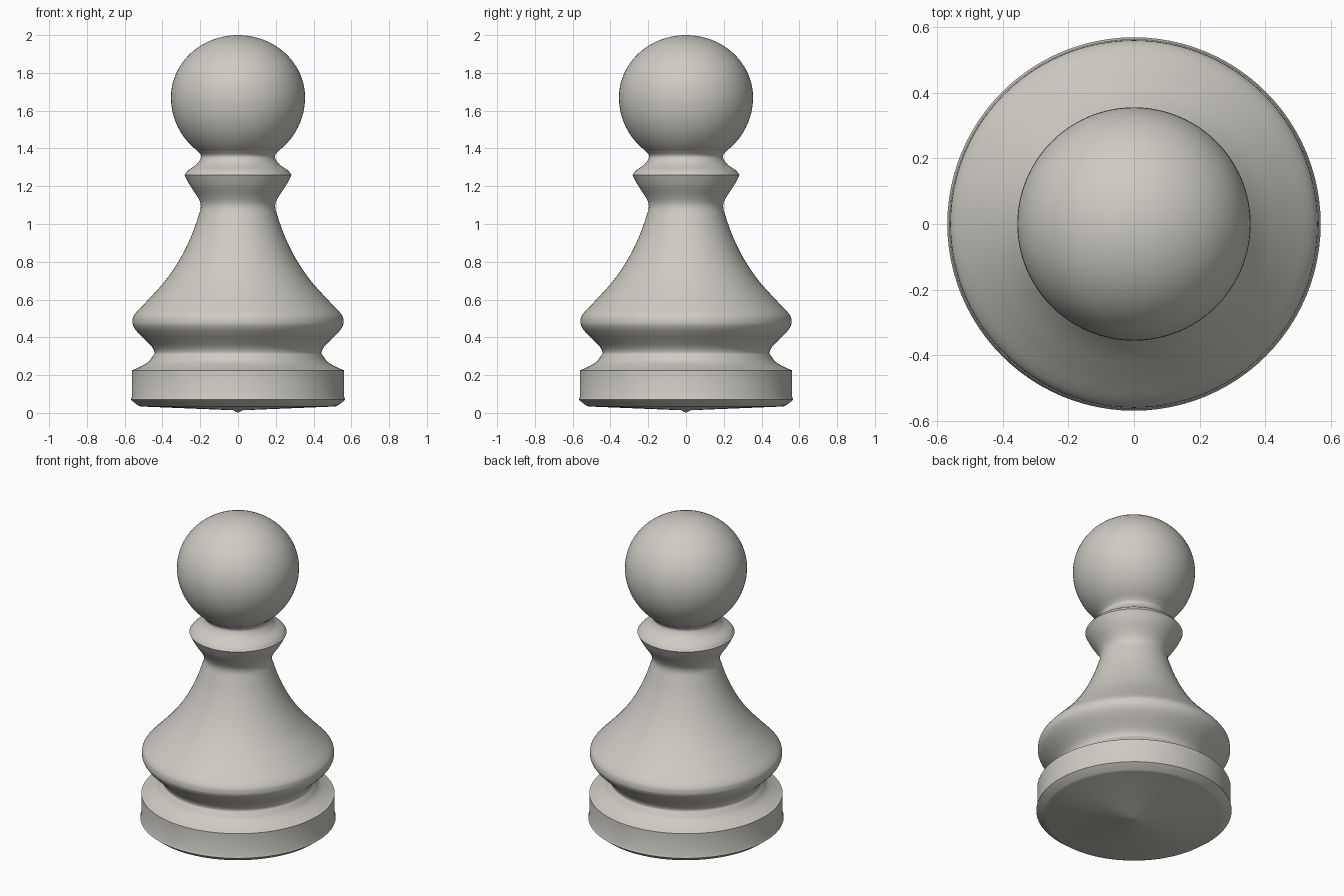
import bpy, math
from mathutils import Vector

if "Cube" in bpy.data.objects:
    bpy.data.objects.remove(bpy.data.objects["Cube"])

SEGMENTS = 96

ivory = bpy.data.materials.new("warm_grey")
ivory.diffuse_color = (0.62, 0.60, 0.55, 1)
ivory.use_nodes = True
ivory.node_tree.nodes["Principled BSDF"].inputs["Base Color"].default_value = ivory.diffuse_color


def smooth_curve(pts, steps=5):
    """Catmull-Rom curve through (radius, height) points."""
    p = [Vector(q) for q in pts]
    p = [2 * p[0] - p[1]] + p + [2 * p[-1] - p[-2]]
    out = []
    for a, b, c, d in zip(p, p[1:], p[2:], p[3:]):
        for i in range(steps):
            t = i / steps
            out.append(0.5 * (2 * b + (c - a) * t + (2 * a - 5 * b + 4 * c - d) * t * t
                              + (3 * b - a - 3 * c + d) * t ** 3))
    return out + [p[-2]]


def lathe(name, sections):
    """Spin the joined profile sections round the z axis."""
    prof = []
    for s in sections:
        for q in s:
            if not prof or (Vector(q) - prof[-1]).length > 1e-4:
                prof.append(Vector(q))
    verts, rings, faces = [], [], []
    for r, z in prof:
        n = 1 if r < 1e-4 else SEGMENTS
        rings.append([len(verts) + i % n for i in range(SEGMENTS)])
        verts += [(r * math.cos(math.tau * i / SEGMENTS),
                   r * math.sin(math.tau * i / SEGMENTS), z) for i in range(n)]
    for lo, hi in zip(rings, rings[1:]):
        for i in range(SEGMENTS):
            j = (i + 1) % SEGMENTS
            faces.append(tuple(dict.fromkeys((lo[i], lo[j], hi[j], hi[i]))))
    mesh = bpy.data.meshes.new(name)
    mesh.from_pydata(verts, [], faces)
    mesh.materials.append(ivory)
    obj = bpy.data.objects.new(name, mesh)
    bpy.context.collection.objects.link(obj)
    bpy.ops.object.select_all(action='DESELECT')
    obj.select_set(True)
    bpy.context.view_layer.objects.active = obj
    bpy.ops.object.shade_smooth_by_angle(angle=math.radians(32))
    return obj


# Foot: shallow cone underneath, chamfer, lip and straight band
foot = [(0, 0), (0.025, 0.014), (0.515, 0.034), (0.53, 0.04), (0.568, 0.07),
        (0.562, 0.085), (0.562, 0.225)]
# Concave step up to the groove
step = smooth_curve([(0.562, 0.225), (0.52, 0.243), (0.475, 0.27), (0.45, 0.302)])
# Groove, bulging skirt and tapering stem
body = smooth_curve([(0.45, 0.302), (0.442, 0.32), (0.46, 0.355), (0.525, 0.42),
                     (0.552, 0.455), (0.559, 0.485), (0.545, 0.525), (0.47, 0.605),
                     (0.385, 0.7), (0.31, 0.81), (0.25, 0.93), (0.21, 1.04),
                     (0.197, 1.095), (0.212, 1.14), (0.255, 1.205), (0.283, 1.26)])
# Collar top and neck
collar = smooth_curve([(0.283, 1.26), (0.263, 1.285), (0.22, 1.315), (0.198, 1.345),
                       (0.197, 1.365), (0.216, 1.387)])
# Ball head, slightly flattened at the top
start = math.asin((1.387 - 1.67) / 0.355)
head = []
for i in range(33):
    a = start + (math.pi / 2 - start) * i / 32
    head.append((0.355 * math.cos(a) if i < 32 else 0,
                 1.67 + (0.33 if a > 0 else 0.355) * math.sin(a)))

lathe("pawn_body", [foot, step, body, collar, head])
